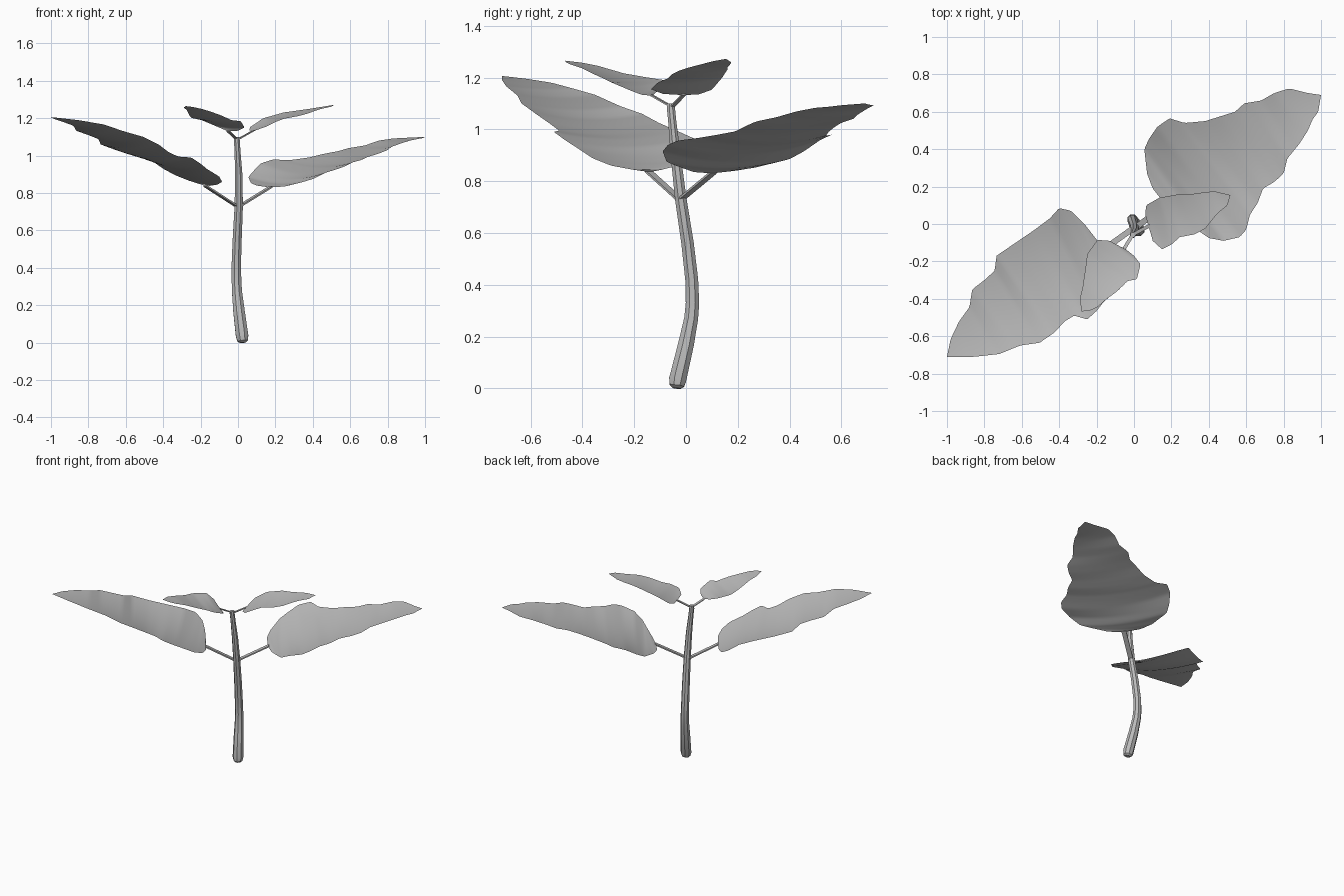
import bpy, bmesh, math
from mathutils import Vector

cube = bpy.data.objects.get("Cube")
if cube:
    bpy.data.objects.remove(cube, do_unlink=True)

grey = bpy.data.materials.new("plant grey")
grey.use_nodes = True
grey.diffuse_color = (0.5, 0.5, 0.5, 1)
grey.node_tree.nodes["Principled BSDF"].inputs["Base Color"].default_value = (0.5, 0.5, 0.5, 1)


def finish(name, bm, angle):
    mesh = bpy.data.meshes.new(name)
    bm.to_mesh(mesh)
    bm.free()
    mesh.materials.append(grey)
    obj = bpy.data.objects.new(name, mesh)
    bpy.context.collection.objects.link(obj)
    bpy.ops.object.select_all(action='DESELECT')
    obj.select_set(True)
    bpy.context.view_layer.objects.active = obj
    bpy.ops.object.shade_smooth_by_angle(angle=math.radians(angle))


def tube(name, rings, sides, side_dir):
    """Closed tube; each ring is (x, y, z, half width, half thickness)."""
    bm = bmesh.new()
    pts = [Vector(r[:3]) for r in rings]
    loops = []
    for i, r in enumerate(rings):
        along = (pts[min(i + 1, len(pts) - 1)] - pts[max(i - 1, 0)]).normalized()
        a = Vector(side_dir)
        a = (a - along * a.dot(along)).normalized()
        b = along.cross(a)
        loops.append([bm.verts.new(pts[i] + a * r[3] * math.cos(t) + b * r[4] * math.sin(t))
                      for t in (2 * math.pi * (k + 0.5) / sides for k in range(sides))])
    for lo, hi in zip(loops, loops[1:]):
        for k in range(sides):
            n = (k + 1) % sides
            bm.faces.new((lo[k], lo[n], hi[n], hi[k]))
    bm.faces.new(loops[0][::-1])
    bm.faces.new(loops[-1])
    finish(name, bm, 25)


def resample(pts, count):
    """Evenly spaced points along a polyline."""
    pts = [Vector(p) for p in pts]
    lens = [(b - a).length for a, b in zip(pts, pts[1:])]
    out = []
    for i in range(count + 1):
        d, k = sum(lens) * i / count, 0
        while k < len(lens) - 1 and d > lens[k]:
            d -= lens[k]
            k += 1
        out.append(pts[k].lerp(pts[k + 1], min(d / lens[k], 1)))
    return out


def leaf(name, base, tip, left, right, sag, rows=80, cols=16):
    """Blade spanned between its two margins, sagging more where it is wider."""
    a = resample([base, *left, tip], rows)
    b = resample([base, *right, tip], rows)
    bm = bmesh.new()
    grid = []
    for p, q in zip(a, b):
        depth = sag * (p - q).length_squared
        row = []
        for j in range(cols + 1):
            t = j / cols
            row.append(bm.verts.new(p.lerp(q, t) - Vector((0, 0, depth * t * (1 - t)))))
        grid.append(row)
    for r0, r1 in zip(grid, grid[1:]):
        for j in range(cols):
            bm.faces.new((r0[j], r0[j + 1], r1[j + 1], r1[j]))
    bmesh.ops.remove_doubles(bm, verts=bm.verts, dist=1e-5)
    bmesh.ops.recalc_face_normals(bm, faces=bm.faces)
    if sum(f.normal.z * f.calc_area() for f in bm.faces) < 0:
        bmesh.ops.reverse_faces(bm, faces=bm.faces)
    finish(name, bm, 60)


def stalk(name, start, end, w, t):
    """Flat strip from the stem to the foot of a leaf."""
    d = Vector(end) - Vector(start)
    tube(name, [(*start, w, t), (*end, w, t)], 4, (-d.y, d.x, 0))


# Bent, faceted stem with a rounded foot
tube("stem", [(0.026, -0.036, 0.0, 0.016, 0.016), (0.025, -0.035, 0.01, 0.03, 0.03),
              (0.022, -0.032, 0.035, 0.036, 0.036), (0.005, 0.0, 0.17, 0.033, 0.033),
              (-0.005, 0.02, 0.27, 0.029, 0.029), (-0.008, 0.025, 0.33, 0.028, 0.028),
              (-0.009, 0.022, 0.42, 0.027, 0.027), (-0.004, 0.006, 0.56, 0.026, 0.026),
              (0.004, -0.02, 0.73, 0.024, 0.024), (0.004, -0.04, 0.9, 0.021, 0.021),
              (-0.003, -0.053, 1.03, 0.017, 0.017), (-0.006, -0.058, 1.08, 0.017, 0.017),
              (-0.006, -0.058, 1.1, 0.015, 0.015)],
     8, (1, 0, 0))

# Leaf stalks
stalk("lower_left_stalk", (0.0, -0.025, 0.725), (0.175, 0.105, 0.833), 0.022, 0.006)
stalk("lower_right_stalk", (0.0, -0.02, 0.725), (-0.175, -0.145, 0.838), 0.022, 0.006)
stalk("upper_left_stalk", (-0.004, -0.055, 1.085), (0.085, -0.008, 1.135), 0.013, 0.004)
stalk("upper_right_stalk", (-0.004, -0.052, 1.085), (-0.053, -0.132, 1.131), 0.013, 0.004)

# Two large lower leaves
leaf("lower_left_leaf", (0.17, 0.1, 0.83), (1.0, 0.69, 1.1),
     [(0.10, 0.19, 0.84), (0.07, 0.27, 0.853), (0.055, 0.40, 0.885), (0.08, 0.455, 0.915),
      (0.125, 0.52, 0.96), (0.19, 0.565, 0.98), (0.27, 0.54, 0.975), (0.38, 0.55, 0.99),
      (0.46, 0.575, 1.01), (0.54, 0.60, 1.025), (0.59, 0.645, 1.04), (0.68, 0.66, 1.055),
      (0.75, 0.70, 1.08), (0.83, 0.725, 1.092), (0.93, 0.70, 1.097)],
     [(0.25, 0.03, 0.835), (0.35, -0.04, 0.86), (0.40, -0.075, 0.875), (0.48, -0.09, 0.915),
      (0.565, -0.07, 0.94), (0.60, -0.03, 0.957), (0.62, 0.05, 0.967), (0.66, 0.11, 0.977),
      (0.69, 0.19, 0.992), (0.75, 0.225, 1.01), (0.80, 0.27, 1.03), (0.82, 0.35, 1.047),
      (0.885, 0.43, 1.07), (0.93, 0.50, 1.083), (0.955, 0.56, 1.088), (0.985, 0.60, 1.093)],
     0.35)
leaf("lower_right_leaf", (-0.17, -0.14, 0.835), (-1.0, -0.71, 1.206),
     [(-0.11, -0.21, 0.845), (-0.085, -0.29, 0.86), (-0.10, -0.36, 0.888),
      (-0.165, -0.42, 0.928), (-0.20, -0.465, 0.957), (-0.25, -0.51, 0.99),
      (-0.32, -0.49, 0.995), (-0.37, -0.52, 1.018), (-0.425, -0.58, 1.06),
      (-0.505, -0.635, 1.1), (-0.61, -0.65, 1.13), (-0.72, -0.695, 1.167),
      (-0.855, -0.71, 1.19)],
     [(-0.195, -0.09, 0.845), (-0.265, 0.0, 0.867), (-0.335, 0.07, 0.895),
      (-0.40, 0.085, 0.93), (-0.45, 0.03, 0.965), (-0.53, -0.03, 0.992),
      (-0.64, -0.105, 1.025), (-0.735, -0.17, 1.06), (-0.745, -0.25, 1.088),
      (-0.80, -0.30, 1.11), (-0.865, -0.35, 1.133), (-0.88, -0.445, 1.16),
      (-0.935, -0.52, 1.18), (-0.98, -0.615, 1.195)],
     0.35)

# Two small upper leaves
leaf("upper_left_leaf", (0.08, -0.01, 1.132), (0.515, 0.155, 1.272),
     [(0.06, 0.05, 1.135), (0.065, 0.10, 1.153), (0.135, 0.14, 1.2), (0.245, 0.16, 1.231),
      (0.31, 0.16, 1.24), (0.38, 0.17, 1.25), (0.43, 0.175, 1.258)],
     [(0.10, -0.09, 1.137), (0.15, -0.135, 1.155), (0.20, -0.11, 1.18), (0.245, -0.07, 1.197),
      (0.325, -0.055, 1.212), (0.38, -0.025, 1.227), (0.405, 0.005, 1.237),
      (0.445, 0.055, 1.25), (0.50, 0.10, 1.262)],
     0.5, 48, 10)
leaf("upper_right_leaf", (-0.05, -0.13, 1.13), (-0.28, -0.467, 1.265),
     [(0.0, -0.17, 1.133), (0.035, -0.215, 1.15), (0.015, -0.295, 1.184),
      (-0.035, -0.305, 1.19), (-0.09, -0.36, 1.215), (-0.145, -0.40, 1.235),
      (-0.195, -0.445, 1.25), (-0.24, -0.465, 1.26)],
     [(-0.065, -0.125, 1.135), (-0.13, -0.09, 1.163), (-0.195, -0.085, 1.19),
      (-0.25, -0.16, 1.202), (-0.26, -0.24, 1.216), (-0.275, -0.34, 1.245),
      (-0.29, -0.40, 1.257)],
     0.5, 48, 10)
